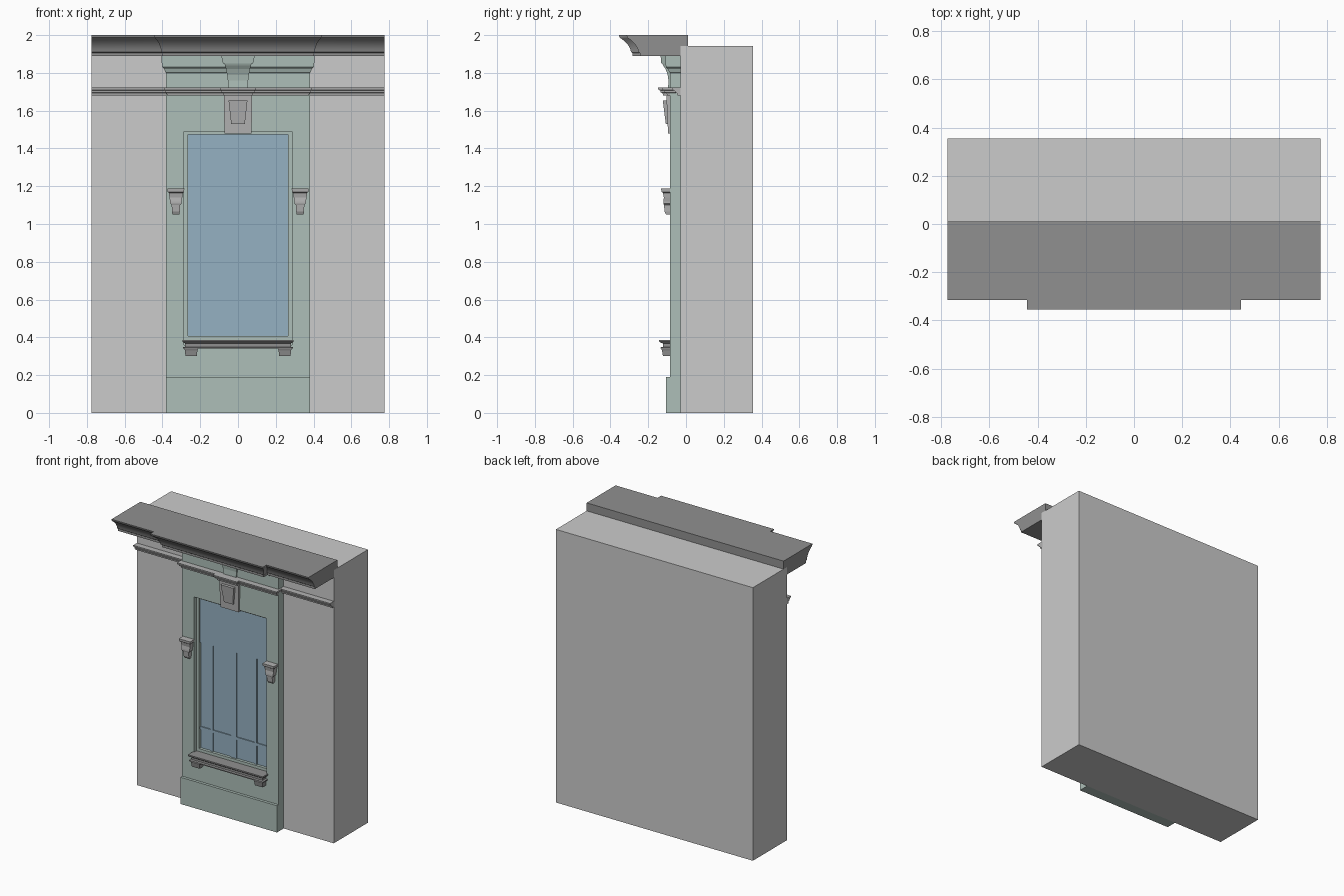
import bpy, bmesh, math

if "Cube" in bpy.data.objects:
    bpy.data.objects.remove(bpy.data.objects["Cube"])


def material(name, rgb):
    m = bpy.data.materials.new(name)
    m.diffuse_color = (*rgb, 1)
    m.use_nodes = True
    m.node_tree.nodes["Principled BSDF"].inputs["Base Color"].default_value = m.diffuse_color
    return m


GREEN = material("green_plaster", (0.42, 0.52, 0.48))
BLUE = material("blue_window", (0.30, 0.44, 0.54))
DARK = material("dark_stone", (0.28, 0.28, 0.28))
STONE = material("mid_stone", (0.45, 0.45, 0.45))


def finish(name, bm, mat=None, smooth=False):
    bmesh.ops.remove_doubles(bm, verts=bm.verts, dist=1e-5)
    bmesh.ops.recalc_face_normals(bm, faces=bm.faces)
    me = bpy.data.meshes.new(name)
    bm.to_mesh(me)
    bm.free()
    ob = bpy.data.objects.new(name, me)
    bpy.context.collection.objects.link(ob)
    if mat:
        me.materials.append(mat)
    if smooth:
        bpy.ops.object.select_all(action='DESELECT')
        ob.select_set(True)
        bpy.context.view_layer.objects.active = ob
        bpy.ops.object.shade_smooth_by_angle(angle=math.radians(30))
    return ob


def skin(bm, rows, closed):
    """Bridge consecutive rows of points with quads."""
    rows = [[bm.verts.new(p) for p in r] for r in rows]
    n = len(rows[0])
    for a, b in zip(rows, rows[1:]):
        for i in range(n if closed else n - 1):
            j = (i + 1) % n
            bm.faces.new((a[i], a[j], b[j], b[i]))
    return rows


def loft(name, sections, back, mat=None, cx=0):
    """Stack of rectangles (z, half width, front y) sharing one back plane."""
    bm = bmesh.new()
    rows = skin(bm, [[(cx - w, f, z), (cx + w, f, z), (cx + w, back, z), (cx - w, back, z)]
                     for z, w, f in sections], True)
    bm.faces.new(rows[0])
    bm.faces.new(rows[-1])
    return finish(name, bm, mat)


def box(name, x0, x1, y0, y1, z0, z1, mat=None):
    return loft(name, [(z0, (x1 - x0) / 2, y0), (z1, (x1 - x0) / 2, y0)], y1, mat, (x0 + x1) / 2)


def frame(name, outer, inner, y0, y1, mat):
    """Rectangular ring; outer and inner are (half width, z0, z1)."""
    def rect(r, y):
        w, a, b = r
        return [(-w, y, a), (w, y, a), (w, y, b), (-w, y, b)]
    bm = bmesh.new()
    skin(bm, [rect(outer, y0), rect(inner, y0), rect(inner, y1), rect(outer, y1), rect(outer, y0)], True)
    return finish(name, bm, mat)


def stepped_moulding(name, profile, y0, steps, back, mat, kx=0.6):
    """Sweep profile (offset, z) along a wall line that breaks forward at each step."""
    def row(o, z, flat=False):
        left, y = [(-0.775, y0 - o)], y0
        for hw, ys in steps:
            x = -(hw + kx * o)
            left += [(x, y - o), (x, ys - o)]
            y = ys
        pts = left + [(-x, y) for x, y in reversed(left)]
        return [(x, back if flat else y, z) for x, y in pts]
    bm = bmesh.new()
    first, last = profile[0], profile[-1]
    rows = [row(*first, True)] + [row(*p) for p in profile] + [row(*last, True)]
    rows = skin(bm, rows + [rows[0]], False)
    for k in (0, -1):
        bm.faces.new([r[k] for r in rows[:-1]])
    return finish(name, bm, mat, True)


# Wall block, projecting bay with window opening, and plinth
FACE = -0.085
box("wall", -0.775, 0.775, -0.03, 0.355, 0, 1.943)
frame("bay", (0.38, 0, 1.9), (0.285, 0.36, 1.49), FACE, -0.028, GREEN)
box("bay_plinth", -0.38, 0.38, -0.105, -0.03, 0, 0.19, GREEN)
loft("bay_capital", [(1.80, 0.38, FACE), (1.805, 0.385, -0.09), (1.82, 0.39, -0.095),
                     (1.832, 0.403, -0.107), (1.895, 0.405, -0.109)], -0.03, GREEN)

# Window surround, glass and glazing bars
frame("window_surround", (0.287, 0.36, 1.492), (0.265, 0.407, 1.474), -0.06, -0.029, GREEN)
box("glass", -0.27, 0.27, -0.04, -0.029, 0.39, 1.48, BLUE)
box("transom_panel", -0.266, 0.266, -0.047, -0.038, 1.158, 1.475, BLUE)
for i, (a, b) in enumerate([(-0.182, -0.164), (-0.024, 0.02), (0.162, 0.18)]):
    box(f"mullion_{i}", a, b, -0.047, -0.038, 0.405, 1.16, BLUE)
for i, (a, b) in enumerate([(-0.266, -0.182), (-0.164, -0.024), (0.02, 0.162), (0.18, 0.266)]):
    box(f"lower_rail_{i}", a, b, -0.047, -0.038, 0.54, 0.56, BLUE)

# Window sill on two feet
loft("sill", [(0.34, 0.292, -0.135), (0.347, 0.292, -0.135), (0.35, 0.28, -0.122),
              (0.368, 0.28, -0.122), (0.372, 0.29, -0.135), (0.378, 0.295, -0.142),
              (0.387, 0.295, -0.142)], -0.05, DARK)
for s, side in ((-1, "left"), (1, "right")):
    loft(f"sill_foot_{side}", [(0.30, 0.03, -0.122), (0.33, 0.033, -0.127), (0.342, 0.037, -0.132)],
         FACE + 0.01, DARK, s * 0.248)
    # Side brackets beside the window
    loft(f"side_bracket_{side}",
         [(1.05, 0.018, -0.105), (1.065, 0.021, -0.113), (1.10, 0.022, -0.117), (1.108, 0.030, -0.120),
          (1.118, 0.030, -0.120), (1.14, 0.034, -0.117), (1.165, 0.037, -0.122), (1.17, 0.043, -0.130),
          (1.188, 0.045, -0.132)], FACE + 0.01, STONE, s * 0.329)

# Keystone with raised tapered panel
loft("keystone", [(1.48, 0.072, -0.095), (1.70, 0.075, -0.105)], -0.07, STONE)
loft("keystone_panel", [(1.53, 0.036, -0.107), (1.655, 0.05, -0.123)], -0.09, STONE)

# Curved bracket between string course and cornice
loft("top_bracket", [(1.71, 0.05, -0.095), (1.76, 0.054, -0.093), (1.79, 0.058, -0.097),
                     (1.82, 0.063, -0.108), (1.84, 0.069, -0.121), (1.85, 0.072, -0.125),
                     (1.851, 0.08, -0.131), (1.895, 0.09, -0.135)], -0.07, GREEN)

# String course breaking around bay and keystone
stepped_moulding("string_course", [(0.015, 1.68), (0.018, 1.693), (0.028, 1.696), (0.03, 1.706),
                                   (0.04, 1.71), (0.042, 1.722)],
                 -0.03, [(0.367, FACE), (0.07, -0.106)], -0.02, STONE)

# Cornice with curved underside
stepped_moulding("cornice", [(-0.072, 1.89), (-0.072, 1.905), (-0.064, 1.91), (-0.06, 1.925),
                             (-0.052, 1.942), (-0.04, 1.958), (-0.025, 1.972), (-0.008, 1.984),
                             (-0.003, 1.988), (0, 2.0)],
                 -0.315, [(0.444, -0.355)], 0.01, DARK)
